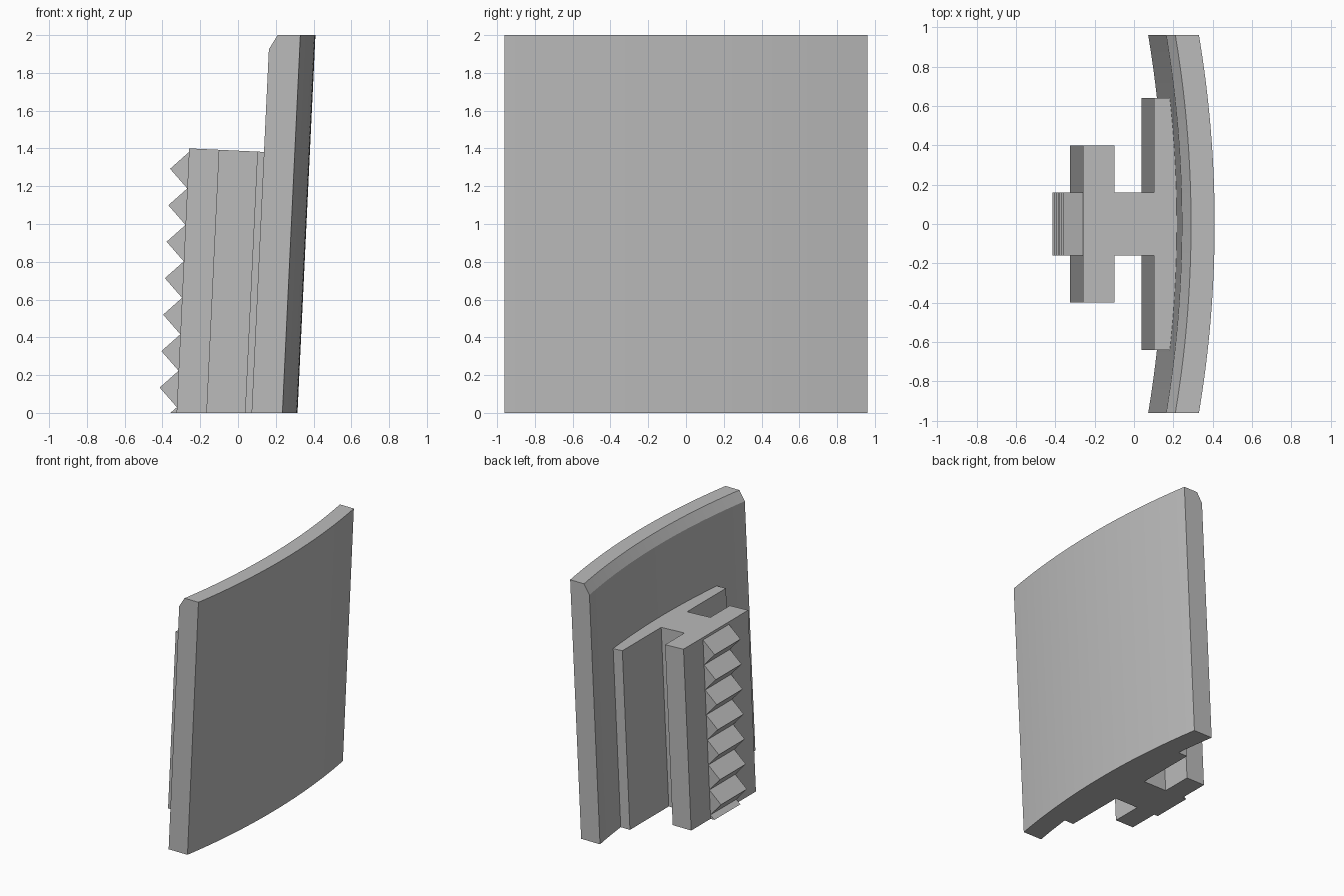
import bpy
import bmesh

LEAN = 0.0475        # sideways lean per unit of height
HALF_WIDTH = 0.96    # half the panel width
BULGE = 0.08         # depth of the panel's curve
STEPS = 48

cube = bpy.data.objects.get("Cube")
if cube:
    bpy.data.objects.remove(cube, do_unlink=True)

grey = bpy.data.materials.new("plain grey")
grey.use_nodes = True
colour = (0.5, 0.5, 0.5, 1)
grey.diffuse_color = colour
grey.node_tree.nodes["Principled BSDF"].inputs["Base Color"].default_value = colour


def loft(name, loops):
    """Skin a closed solid through matching loops of points."""
    bm = bmesh.new()
    rings = [[bm.verts.new(p) for p in loop] for loop in loops]
    n = len(rings[0])
    for low, high in zip(rings, rings[1:]):
        for i in range(n):
            j = (i + 1) % n
            bm.faces.new((low[i], low[j], high[j], high[i]))
    bm.faces.new(rings[0][::-1])
    bm.faces.new(rings[-1])
    bmesh.ops.recalc_face_normals(bm, faces=bm.faces)
    mesh = bpy.data.meshes.new(name)
    bm.to_mesh(mesh)
    bm.free()
    mesh.materials.append(grey)
    obj = bpy.data.objects.new(name, mesh)
    bpy.context.collection.objects.link(obj)
    return obj


def arc(x_end, half):
    """Points along the panel's curve, where x_end is x at the panel's edge."""
    radius = (HALF_WIDTH ** 2 + BULGE ** 2) / (2 * BULGE)
    ys = [half * (2 * i / STEPS - 1) for i in range(STEPS + 1)]
    return [(x_end + BULGE - radius + (radius ** 2 - y * y) ** 0.5, y) for y in ys]


# Curved panel with a chamfer along its inner top edge
def panel_loop(z, inner):
    outline = arc(0.235, HALF_WIDTH) + arc(inner, HALF_WIDTH)[::-1]
    return [(x + LEAN * z, y, z) for x, y in outline]


panel = loft("curved_panel", [panel_loop(0, 0.072), panel_loop(1.925, 0.072),
                              panel_loop(2, 0.115)])
bpy.ops.object.select_all(action="DESELECT")
panel.select_set(True)
bpy.context.view_layer.objects.active = panel
bpy.ops.object.shade_smooth_by_angle(angle=0.4)

# Mounting rail: wide flange against the panel, web, and narrow flange
half = [(0.037, 0.64), (0.037, 0.16), (-0.165, 0.16), (-0.165, 0.4), (-0.325, 0.4)]
rail = arc(0.08, 0.64) + half + [(x, -y) for x, y in half[::-1]]


def rail_top(x, y):
    z = (1.388 - LEAN * x) / (1 + LEAN ** 2)
    return (x + LEAN * z, y, z)


loft("mounting_rail", [[(x, y, 0) for x, y in rail], [rail_top(x, y) for x, y in rail]])

# Rack of teeth on the narrow flange, the lowest one cut off by the base
PITCH = 0.193
teeth = [(-0.29, 0), (-0.358, 0)]
for i in range(8):
    z = 0.03 + PITCH * i
    teeth.append((-0.325 + LEAN * z, z))
    if i < 7:
        z += PITCH * 0.54
        teeth.append((-0.421 + LEAN * z, z))
teeth.append((-0.29 + LEAN * z, z))
loft("tooth_rack", [[(x, y, z) for x, z in teeth] for y in (-0.16, 0.16)])
